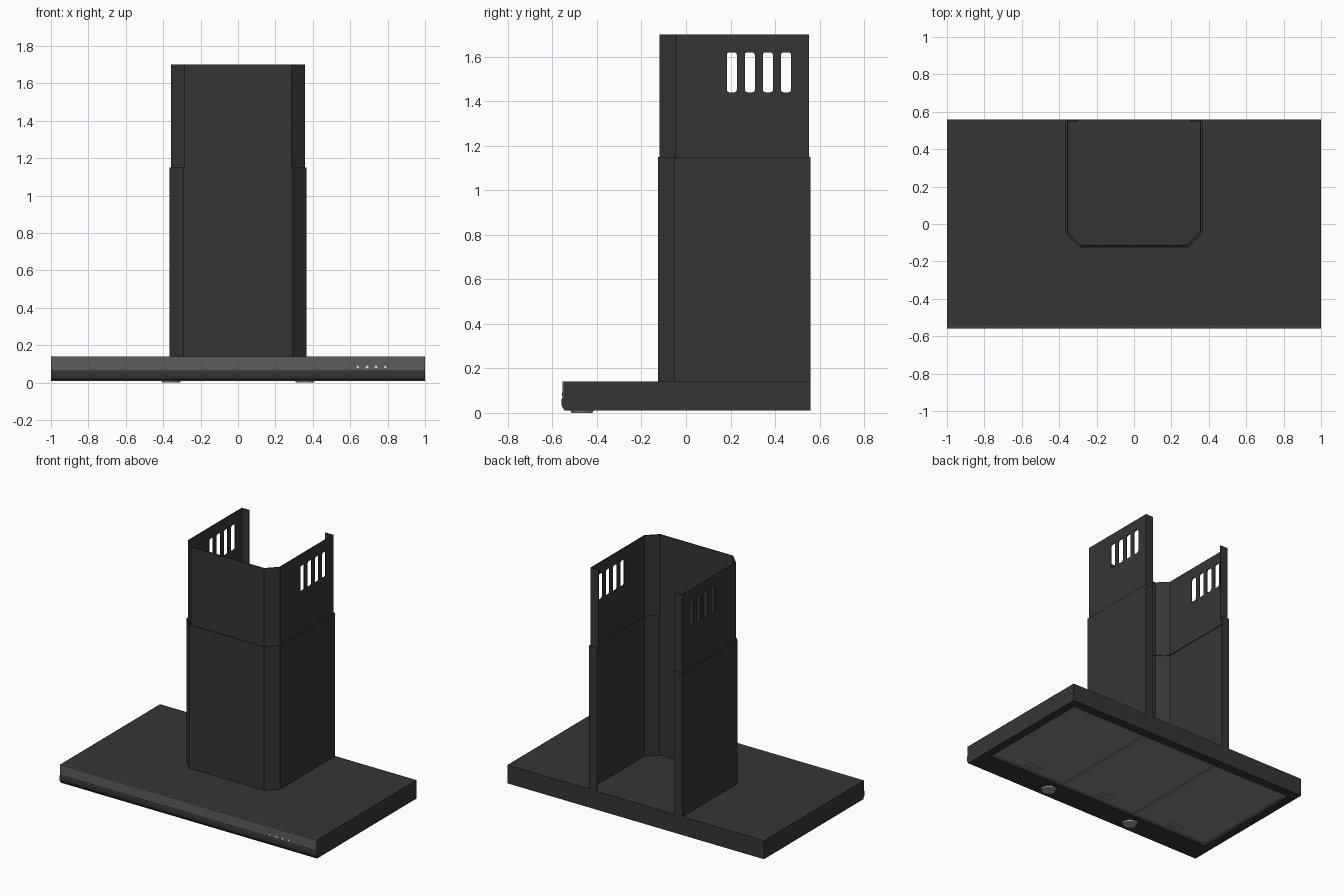
import bpy, bmesh, math
from mathutils import Matrix, Vector

if "Cube" in bpy.data.objects:
    bpy.data.objects.remove(bpy.data.objects["Cube"])


def material(name, v):
    m = bpy.data.materials.new(name)
    m.diffuse_color = (v, v, v, 1)
    m.use_nodes = True
    m.node_tree.nodes["Principled BSDF"].inputs["Base Color"].default_value = m.diffuse_color
    return m


BLACK = material("black_metal", 0.036)
PANEL = material("grey_glass", 0.107)
FILTER = material("filter_grey", 0.25)
LAMP = material("lamp_grey", 0.36)
MARK = material("button_white", 0.75)


def finish(name, bm, mat):
    bmesh.ops.recalc_face_normals(bm, faces=bm.faces[:])
    me = bpy.data.meshes.new(name)
    bm.to_mesh(me)
    bm.free()
    me.materials.append(mat)
    ob = bpy.data.objects.new(name, me)
    bpy.context.collection.objects.link(ob)
    return ob


def add_box(bm, lo, hi):
    lo, hi = Vector(lo), Vector(hi)
    mtx = Matrix.Translation((lo + hi) / 2) @ Matrix.Diagonal((*(hi - lo), 1))
    return bmesh.ops.create_cube(bm, size=1, matrix=mtx)["verts"]


def box(name, lo, hi, mat):
    bm = bmesh.new()
    add_box(bm, lo, hi)
    return finish(name, bm, mat)


def bottom_face(bm):
    bm.normal_update()
    return min(bm.faces, key=lambda f: f.normal.z)


def add_prism(bm, yz, x0, x1):
    # closed profile in the YZ plane, extruded along X
    f = bm.faces.new([bm.verts.new((x0, y, z)) for y, z in yz])
    new = bmesh.ops.extrude_face_region(bm, geom=[f])["geom"]
    vs = [g for g in new if isinstance(g, bmesh.types.BMVert)]
    bmesh.ops.translate(bm, verts=vs, vec=(x1 - x0, 0, 0))


# canopy with a shallow recess underneath for the filters
bm = bmesh.new()
add_box(bm, (-1, -0.547, 0.01), (1, 0.56, 0.14))
f = bottom_face(bm)
bmesh.ops.inset_region(bm, faces=[f], thickness=0.05)
for v in f.verts:
    v.co.x = math.copysign(0.94, v.co.x)
    v.co.y = 0.49 if v.co.y > 0 else -0.38
bmesh.ops.inset_region(bm, faces=[f], thickness=0.002)
for v in f.verts:
    v.co.z = 0.03
finish("canopy", bm, BLACK)

# front control panel and the curved lip under it
box("control_panel", (-1, -0.555, 0.068), (1, -0.547, 0.14), PANEL)
bm = bmesh.new()
add_prism(bm, [(-0.546, 0.067), (-0.556, 0.067), (-0.56, 0.06), (-0.56, 0.038),
               (-0.556, 0.026), (-0.55, 0.018), (-0.546, 0.018)], -1, 1)
finish("front_lip", bm, BLACK)

# control buttons
for i in range(4):
    x = 0.64 + 0.049 * i
    bm = bmesh.new()
    bmesh.ops.create_cone(bm, cap_ends=True, segments=4, radius1=0.009, radius2=0.009, depth=0.002,
                          matrix=Matrix.Translation((x, -0.5555, 0.084)) @ Matrix.Rotation(math.pi / 2, 4, 'X'))
    finish(f"button_{i + 1}", bm, MARK)


# chimney sections: bent sheets, open at the back with inward flanges
def chimney(name, half, front, back, z0, z1, mat):
    c = 0.073
    right = [(half - c, front), (half, front + c), (half, back), (half - 0.062, back)]
    path = [(-x, y) for x, y in reversed(right)] + right
    bm = bmesh.new()
    lo = [bm.verts.new((x, y, z0)) for x, y in path]
    hi = [bm.verts.new((x, y, z1)) for x, y in path]
    for i in range(len(path) - 1):
        bm.faces.new((lo[i], lo[i + 1], hi[i + 1], hi[i]))
    me = bpy.data.meshes.new(name)
    bm.to_mesh(me)
    bm.free()
    me.materials.append(mat)
    ob = bpy.data.objects.new(name, me)
    bpy.context.collection.objects.link(ob)
    mod = ob.modifiers.new("sheet", 'SOLIDIFY')
    mod.thickness = 0.006
    mod.offset = -1
    mod.use_even_offset = True
    return ob


chimney("lower_chimney", 0.365, -0.125, 0.56, 0.14, 1.15, BLACK)
upper = chimney("upper_chimney", 0.358, -0.118, 0.553, 1.13, 1.70, BLACK)

# vent slots through both sides of the upper chimney
bm = bmesh.new()
for i in range(4):
    yc, zc, w, h, r = 0.206 + 0.081 * i, 1.53, 0.0225, 0.09, 0.012
    prof = []
    for k, (sy, sz) in enumerate([(1, 1), (-1, 1), (-1, -1), (1, -1)]):
        for j in range(4):
            a = math.pi / 2 * (k + j / 3)
            prof.append((yc + sy * (w - r) + r * math.cos(a), zc + sz * (h - r) + r * math.sin(a)))
    add_prism(bm, prof, -0.5, 0.5)
cutter = finish("slot_cutter", bm, BLACK)
cutter.hide_render = True
cut = upper.modifiers.new("slots", 'BOOLEAN')
cut.operation = 'DIFFERENCE'
cut.solver = 'EXACT'
cut.object = cutter
bpy.context.view_layer.objects.active = upper
for m in list(upper.modifiers):
    bpy.ops.object.modifier_apply(modifier=m.name)
bpy.data.objects.remove(cutter)

# three grease filters, each with a rim and a small latch
for i, xc in enumerate((-0.625, 0, 0.625)):
    bm = bmesh.new()
    add_box(bm, (xc - 0.309, -0.376, 0.014), (xc + 0.309, 0.486, 0.029))
    f = bottom_face(bm)
    bmesh.ops.inset_region(bm, faces=[f], thickness=0.018)
    bmesh.ops.inset_region(bm, faces=[f], thickness=0.003)
    for v in f.verts:
        v.co.z += 0.003
    finish(f"filter_{i + 1}", bm, FILTER)
    bm = bmesh.new()
    add_box(bm, (xc - 0.06, -0.335, 0.012), (xc + 0.06, -0.28, 0.018))
    f = bottom_face(bm)
    bmesh.ops.inset_region(bm, faces=[f], thickness=0.01)
    bmesh.ops.inset_region(bm, faces=[f], thickness=0.002)
    for v in f.verts:
        v.co.z += 0.004
    finish(f"filter_latch_{i + 1}", bm, FILTER)

# two round lamps under the front edge
for side, x in (("left", -0.357), ("right", 0.357)):
    bm = bmesh.new()
    bmesh.ops.create_cone(bm, cap_ends=True, segments=32, radius1=0.047, radius2=0.053, depth=0.012,
                          matrix=Matrix.Translation((x, -0.468, 0.006)))
    finish(f"lamp_{side}", bm, LAMP)
